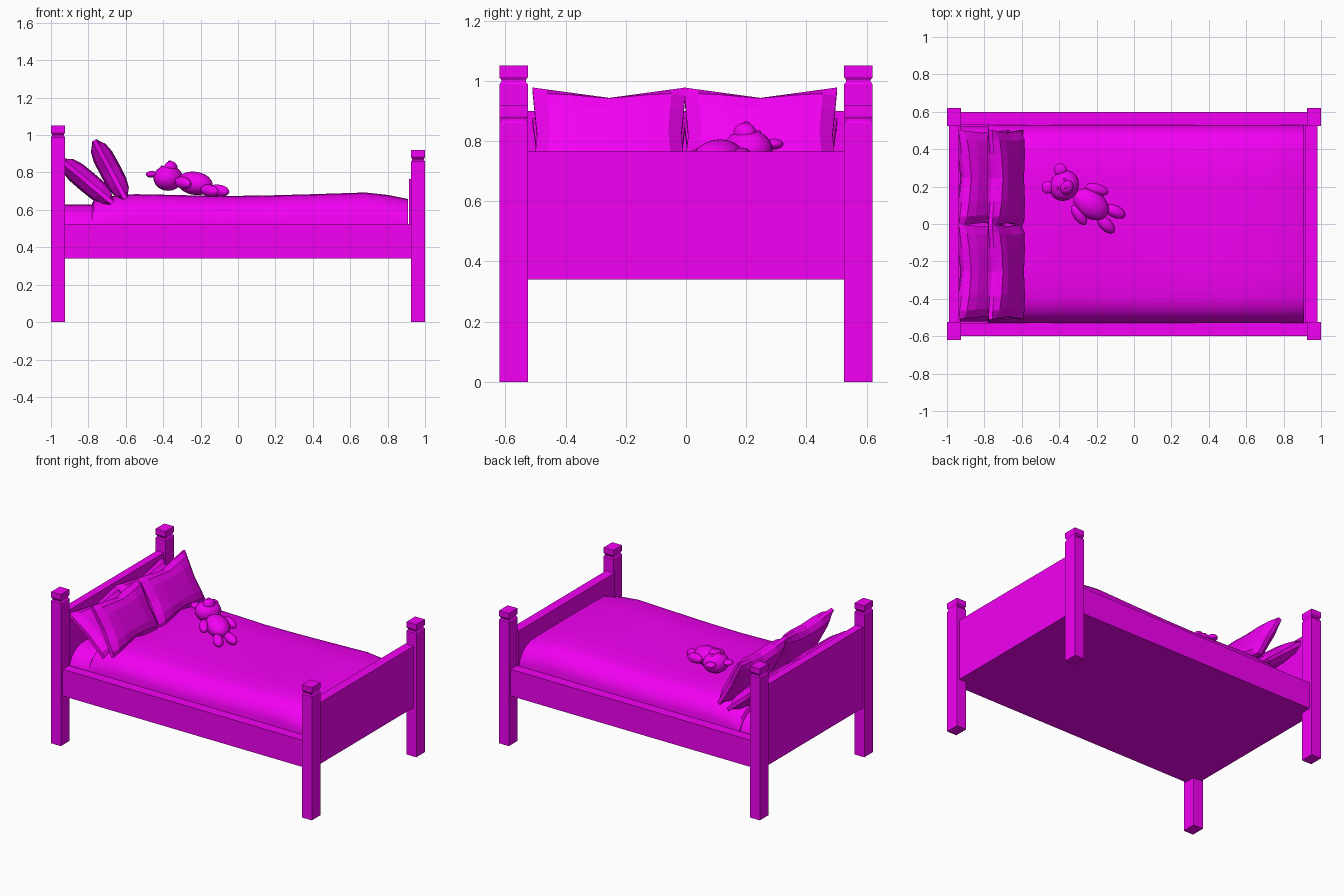
import bpy, bmesh, math
from mathutils import Matrix, Vector

if "Cube" in bpy.data.objects:
    bpy.data.objects.remove(bpy.data.objects["Cube"])

mat = bpy.data.materials.new("magenta")
mat.diffuse_color = (0.9, 0.0, 0.9, 1)
mat.use_nodes = True
mat.node_tree.nodes["Principled BSDF"].inputs["Base Color"].default_value = mat.diffuse_color


def finish(name, bm, smooth=None):
    bmesh.ops.recalc_face_normals(bm, faces=bm.faces)
    me = bpy.data.meshes.new(name)
    bm.to_mesh(me)
    bm.free()
    me.materials.append(mat)
    ob = bpy.data.objects.new(name, me)
    bpy.context.collection.objects.link(ob)
    if smooth:
        bpy.ops.object.select_all(action='DESELECT')
        ob.select_set(True)
        bpy.context.view_layer.objects.active = ob
        bpy.ops.object.shade_smooth_by_angle(angle=math.radians(smooth))
    return ob


def box(name, lo, hi):
    bm = bmesh.new()
    lo, hi = Vector(lo), Vector(hi)
    m = Matrix.Translation((lo + hi) / 2) @ Matrix.Diagonal((*(hi - lo), 1))
    bmesh.ops.create_cube(bm, size=1, matrix=m)
    return finish(name, bm)


def loft(name, rings, smooth=None):
    bm = bmesh.new()
    rows = [[bm.verts.new(p) for p in r] for r in rings]
    n = len(rows[0])
    for a, b in zip(rows, rows[1:]):
        for i in range(n):
            bm.faces.new((a[i], a[(i + 1) % n], b[(i + 1) % n], b[i]))
    bm.faces.new(rows[0])
    bm.faces.new(rows[-1])
    return finish(name, bm, smooth)


# Corner posts with a necked square cap
def post(name, x, y, h):
    prof = [(0, 1), (h - .062, 1), (h - .054, .86), (h - .047, .86), (h - .038, 1), (h, 1)]
    loft(name, [[(x + sx * .0375 * s, y + sy * .0475 * s, z)
                 for sx, sy in ((-1, -1), (1, -1), (1, 1), (-1, 1))] for z, s in prof])


for side, s in (("front", -1), ("back", 1)):
    post("head_post_" + side, -.9625, s * .5725, 1.05)
    post("foot_post_" + side, .9625, s * .5725, .92)
    ys = sorted((s * .60, s * .53))
    box("side_rail_" + side, (-.93, ys[0], .34), (.93, ys[1], .525))

# Boards and base
box("headboard", (-.99, -.53, .34), (-.935, .53, .90))
box("footboard", (.915, -.53, .34), (.98, .53, .765))
box("bed_base", (-.94, -.535, .34), (.92, .535, .40))


# Mattress and blanket: rounded cross-section swept along the bed
def padded(name, stations, w):
    half = [(w, -.30), (w, -.125), (w - .012, -.09), (w - .04, -.05),
            (w - .08, -.02), (w - .13, -.004), (w - .30, 0)]
    sec = half + [(-y, z) for y, z in reversed(half)]
    loft(name, [[(x, y, max(.39, top + z)) for y, z in sec] for x, top in stations], 40)


padded("mattress", [(-.93, .63), (-.6, .63), (0, .63), (.90, .63)], .522)
padded("blanket", [(-.78, .635), (-.77, .655), (-.70, .672), (-.55, .684), (-.35, .68), (-.1, .674),
                   (.15, .677), (.4, .684), (.68, .693), (.8, .68), (.91, .658)], .528)


# Pillows: low-poly cushions pinched along their edges
def pillow(name, loc, tilt, w=.255, h=.178, t=.046):
    ticks = [-1, -.82, -.5, 0, .5, .82, 1]
    n = len(ticks)
    bm = bmesh.new()

    def sheet(s):
        return [[bm.verts.new((s * (.012 + t * ((1 - u ** 4) * (1 - v ** 4)) ** .5),
                               u * w * (1 - .06 * (1 - abs(v))),
                               v * h * (1 - .22 * (1 - abs(u)) * abs(v))))
                 for u in ticks] for v in ticks]
    a, b = sheet(1), sheet(-1)
    for g in (a, b):
        for j in range(n - 1):
            for i in range(n - 1):
                bm.faces.new((g[j][i], g[j][i + 1], g[j + 1][i + 1], g[j + 1][i]))
    rim = [(0, i) for i in range(n - 1)] + [(j, n - 1) for j in range(n - 1)] + \
          [(n - 1, i) for i in range(n - 1, 0, -1)] + [(j, 0) for j in range(n - 1, 0, -1)]
    for (j, i), (l, k) in zip(rim, rim[1:] + rim[:1]):
        bm.faces.new((a[j][i], a[l][k], b[l][k], b[j][i]))
    ob = finish(name, bm)
    ob.location = loc
    ob.rotation_euler = (0, math.radians(tilt), 0)


for side, y in (("left", -.255), ("right", .247)):
    pillow("rear_pillow_" + side, (-.808, y, .752), -50)
    pillow("front_pillow_" + side, (-.685, y, .815), -28)

# Toy bear lying on its back; positions are along the body, across it, and up
frame = Matrix.Translation((-.23, .105, 0)) @ Matrix.Rotation(math.radians(-35), 4, 'Z')


def blob(name, pos, size, turn=0, tip=0):
    bm = bmesh.new()
    m = frame @ Matrix.Translation(pos) @ Matrix.Rotation(math.radians(turn), 4, 'Z') \
        @ Matrix.Rotation(math.radians(tip), 4, 'Y') @ Matrix.Diagonal((*size, 1))
    bmesh.ops.create_uvsphere(bm, u_segments=20, v_segments=12, radius=1, matrix=m)
    finish(name, bm, 60)


blob("bear_body", (0, 0, .742), (.105, .075, .062), 0, 8)
blob("bear_head", (-.175, 0, .77), (.076, .085, .068))
blob("bear_snout", (-.158, 0, .825), (.034, .04, .036))
blob("bear_nose", (-.165, 0, .858), (.009, .013, .007))
for side, s in (("left", -1), ("right", 1)):
    blob("bear_ear_" + side, (-.242, s * .058, .79), (.032, .034, .018), s * -35)
    blob("bear_eye_" + side, (-.195, s * .03, .829), (.008, .008, .008))
    blob("bear_arm_" + side, (-.02, s * .083, .745), (.064, .031, .032), s * 20, 8)
    blob("bear_leg_" + side, (.125, s * .042, .703), (.062, .033, .032), s * 10, 8)
